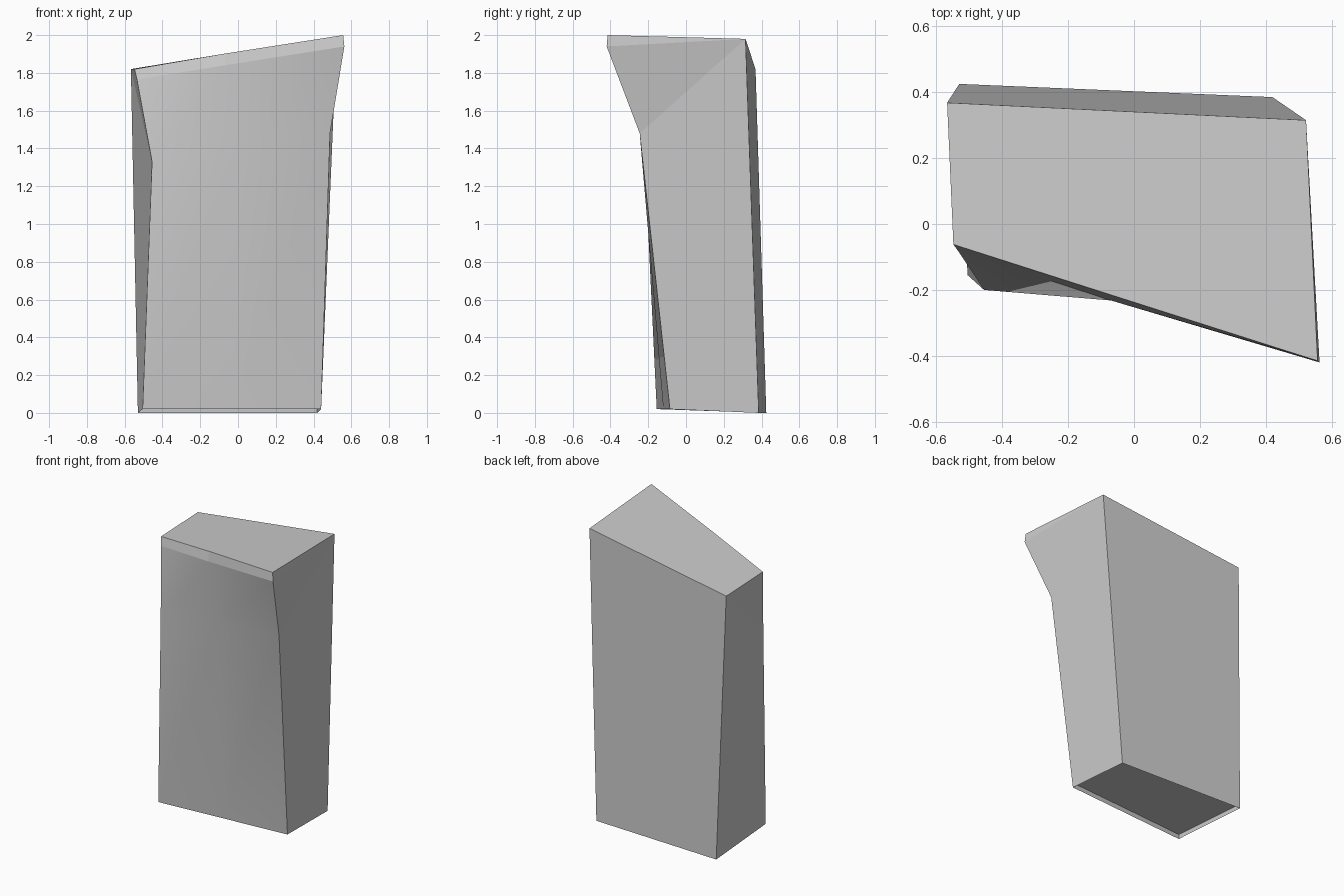
import bpy, bmesh

if "Cube" in bpy.data.objects:
    bpy.data.objects.remove(bpy.data.objects["Cube"], do_unlink=True)

# Plain grey material
grey = bpy.data.materials.new("plain_grey")
grey.use_nodes = True
colour = (0.6, 0.6, 0.6, 1)
grey.diffuse_color = colour
grey.node_tree.nodes["Principled BSDF"].inputs["Base Color"].default_value = colour

bm = bmesh.new()
vert = bm.verts.new


def face(*verts, smooth=False):
    f = bm.faces.new(verts)
    f.smooth = smooth
    return f


# Front rows from bottom to top, each running from -x to +x
front = [[vert(p) for p in row] for row in (
    ((-0.505, -0.155, 0.02), (-0.03, -0.12, 0.02), (0.44, -0.085, 0.02)),
    ((-0.455, -0.20, 1.33), (0.0, -0.222, 1.42), (0.487, -0.245, 1.48)),
    ((-0.535, -0.08, 1.765), (-0.07, -0.232, 1.84), (0.563, -0.42, 1.94)),
    ((-0.548, -0.062, 1.82), (-0.07, -0.215, 1.902), (0.557, -0.415, 2.0)),
)]
# Back corners: bottom and top on each side
back_r0, back_l0 = vert((-0.53, 0.425, 0)), vert((0.42, 0.385, 0))
back_r1, back_l1 = vert((-0.567, 0.368, 1.82)), vert((0.522, 0.315, 1.98))

# Smooth front panel with a flat lip along its top
for i in range(3):
    for j in range(2):
        face(front[i][j], front[i][j + 1], front[i + 1][j + 1], front[i + 1][j],
             smooth=i < 2)

# Back and sloping top
face(back_l0, back_r0, back_r1, back_l1)
face(*front[3], back_l1, back_r1)

# Right side, fanned from the top back corner
face(back_r0, front[0][0], front[1][0], back_r1)
face(back_r1, front[1][0], front[2][0])
face(back_r1, front[2][0], front[3][0])

# Left side, with its crease running up to the top back corner
face(front[0][2], back_l0, back_l1, front[1][2])
face(front[1][2], back_l1, front[2][2])
face(front[2][2], back_l1, front[3][2])

# Slightly recessed underside
base = face(back_r0, back_l0, *reversed(front[0]))
bm.normal_update()
bmesh.ops.inset_region(bm, faces=[base], thickness=0.004, depth=-0.03)

bmesh.ops.recalc_face_normals(bm, faces=bm.faces)
mesh = bpy.data.meshes.new("leaning_slab")
bm.to_mesh(mesh)
bm.free()
mesh.materials.append(grey)
slab = bpy.data.objects.new("leaning_slab", mesh)
bpy.context.collection.objects.link(slab)
